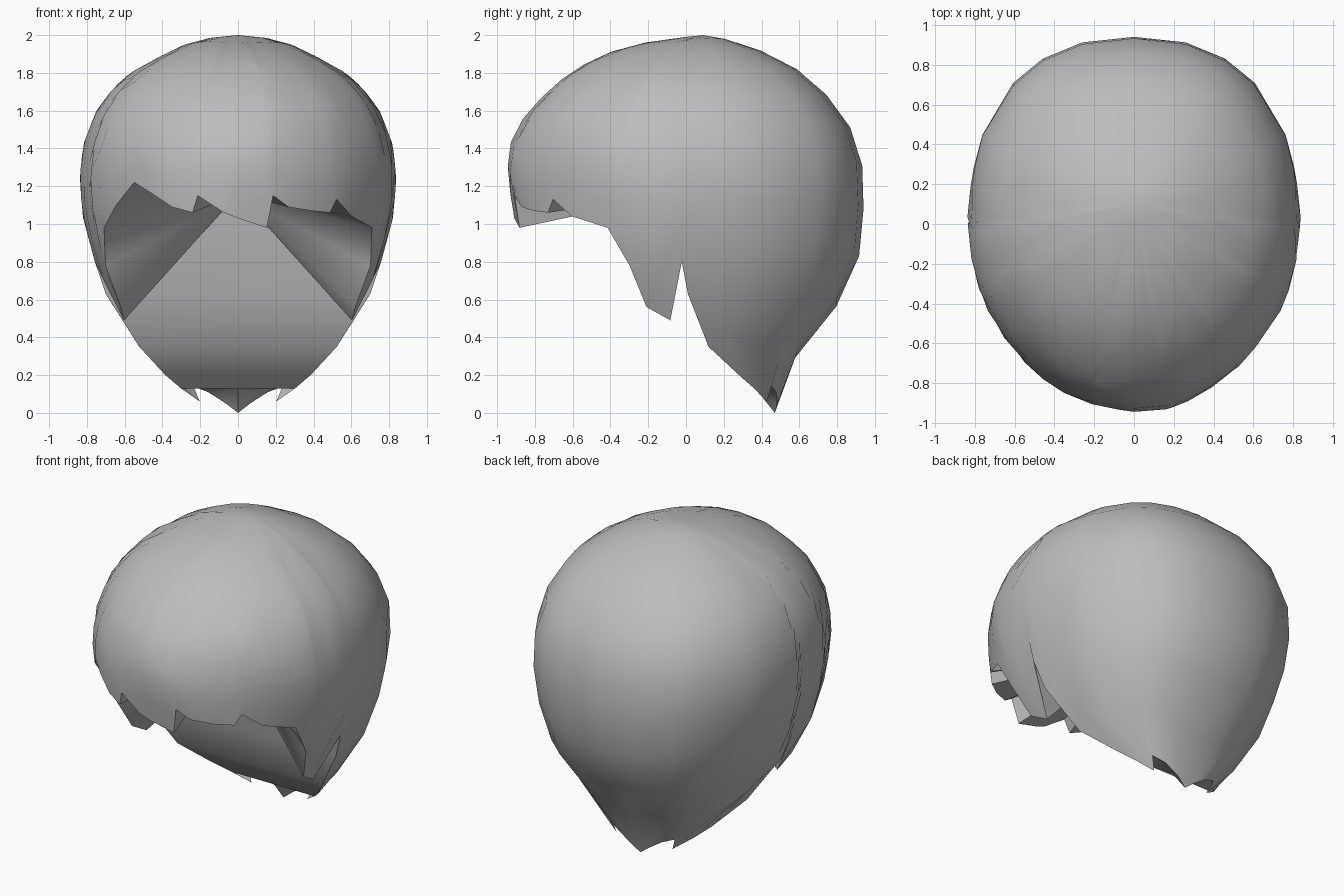
import bpy, bmesh, math

if "Cube" in bpy.data.objects:
    bpy.data.objects.remove(bpy.data.objects["Cube"])

# Horizontal sections of the hair: height, half width, front y, back y, centre y
SECTIONS = [
    (0.00, 0.14, 0.30, 0.47, 0.41), (0.06, 0.22, 0.20, 0.49, 0.37),
    (0.12, 0.30, 0.05, 0.50, 0.31), (0.20, 0.39, -0.15, 0.53, 0.22),
    (0.30, 0.49, -0.40, 0.58, 0.12), (0.45, 0.59, -0.62, 0.72, 0.06),
    (0.63, 0.70, -0.78, 0.84, 0.01), (0.77, 0.75, -0.85, 0.91, 0.0),
    (1.05, 0.825, -0.92, 0.94, 0.0), (1.25, 0.838, -0.95, 0.94, 0.0),
    (1.42, 0.82, -0.93, 0.92, 0.0), (1.60, 0.75, -0.84, 0.82, 0.0),
    (1.72, 0.66, -0.71, 0.71, 0.0), (1.80, 0.57, -0.62, 0.62, 0.01),
    (1.90, 0.39, -0.44, 0.45, 0.04), (1.96, 0.26, -0.22, 0.27, 0.06),
    (1.985, 0.15, -0.05, 0.19, 0.08), (2.00, 0.0, 0.09, 0.09, 0.09)]

# Hairline: angle around the head (-90 front, 0 side, 90 back) and height
FRINGE_RIGHT = [(-90, 1.03), (-78, 0.98), (-76, 1.15), (-70, 1.09), (-61, 1.07),
                (-53, 1.06), (-50, 1.13), (-42, 1.04)]
FRINGE_LEFT = [(-84, 1.06), (-74, 1.15), (-72, 1.06), (-64, 1.09), (-56, 1.16),
               (-48, 1.22), (-38, 1.10)]
SIDE = [(-28, 0.98), (-21, 0.78), (-19, 0.56), (-11, 0.49), (-1.5, 0.80), (0, 0.63),
        (2, 0.35), (10, 0.20), (15, 0.13), (25, 0.06), (46, 0.14), (60, 0.11), (75, 0.05)]
NAPE = [(90, 0.0)]
ROWS = 11


def section(z):
    for a, b in zip(SECTIONS, SECTIONS[1:]):
        if z <= b[0]:
            t = (z - a[0]) / (b[0] - a[0])
            return [p + (q - p) * t for p, q in zip(a, b)][1:]
    return SECTIONS[-1][1:]


def surface_point(angle, z):
    """Point on the outer hair: full at the back, narrower at the front."""
    w, front, back, yc = section(z)
    c, s = math.cos(angle), math.sin(angle)
    power = 1 - 0.14 * min(1, 3 * s) if s > 0 else 1 - 0.06 * s
    x = w * math.copysign(abs(c) ** power, c)
    depth = back - yc if s > 0 else yc - front
    y = yc + depth * math.copysign(abs(s) ** power, s)
    if s < 0 and 1.0 < z < 1.8:      # faint swept locks
        k = 1 + 0.012 * s * s * math.sin(7 * (angle + 1.2 * z)) * (1.8 - z)
        x, y = x * k, y * k
    return x, y, z


# Full hairline loop, right side to the nape and back round the left
rim = [(math.radians(a), z) for a, z in FRINGE_RIGHT + SIDE + NAPE]
rim += [(math.pi - math.radians(a), z) for a, z in reversed(FRINGE_LEFT + SIDE)]
n = len(rim)

bm = bmesh.new()
# Outer shell: columns climbing from the hairline to the crown
columns = [[bm.verts.new(surface_point(
    angle, z0 + (2 - z0) * math.sin(math.pi / 2 * i / ROWS))) for i in range(ROWS)]
    for angle, z0 in rim]
crown = bm.verts.new((0, 0.09, 2))
for i in range(n):
    a, b = columns[i], columns[(i + 1) % n]
    for j in range(ROWS - 1):
        bm.faces.new((a[j], b[j], b[j + 1], a[j + 1]))
    bm.faces.new((a[-1], b[-1], crown))

# Underside, in pieces joined to the hairline
edge = [c[0] for c in columns]
start = len(FRINGE_RIGHT)
right = edge[start:start + len(SIDE)]
left = edge[start + len(SIDE) + 1:start + 2 * len(SIDE) + 1][::-1]
tip = edge[start + len(SIDE)]


def fan(points, centre):
    for a, b in zip(points, points[1:]):
        bm.faces.new((a, b, centre))


# Hollow under the fringe and sideburns
hollow = bm.verts.new((0, -0.04, 1.16))
front_edge = left[5::-1] + edge[start + 2 * len(SIDE) + 1:] + edge[:start] + right[:6]
fan(front_edge + [left[5]], hollow)
# Back panel bridging from side to side behind the neck
for s in (5, 6, 7):
    bm.faces.new((right[s], right[s + 1], left[s + 1], left[s]))
# Nape points
nape = bm.verts.new((0, 0.36, 0.14))
for side in (right, left):
    bm.faces.new((side[8], side[9], side[10]))
fan([right[8]] + right[10:] + [tip] + left[:9:-1] + [left[8], right[8]], nape)
bmesh.ops.recalc_face_normals(bm, faces=bm.faces[:])

mesh = bpy.data.meshes.new("hair")
bm.to_mesh(mesh)
bm.free()
hair = bpy.data.objects.new("hair", mesh)
bpy.context.collection.objects.link(hair)

grey = bpy.data.materials.new("mid_grey")
grey.diffuse_color = (0.51, 0.51, 0.51, 1)
grey.use_nodes = True
grey.node_tree.nodes["Principled BSDF"].inputs["Base Color"].default_value = grey.diffuse_color
mesh.materials.append(grey)

bpy.context.view_layer.objects.active = hair
hair.select_set(True)
bpy.ops.object.shade_smooth_by_angle(angle=math.radians(60))
